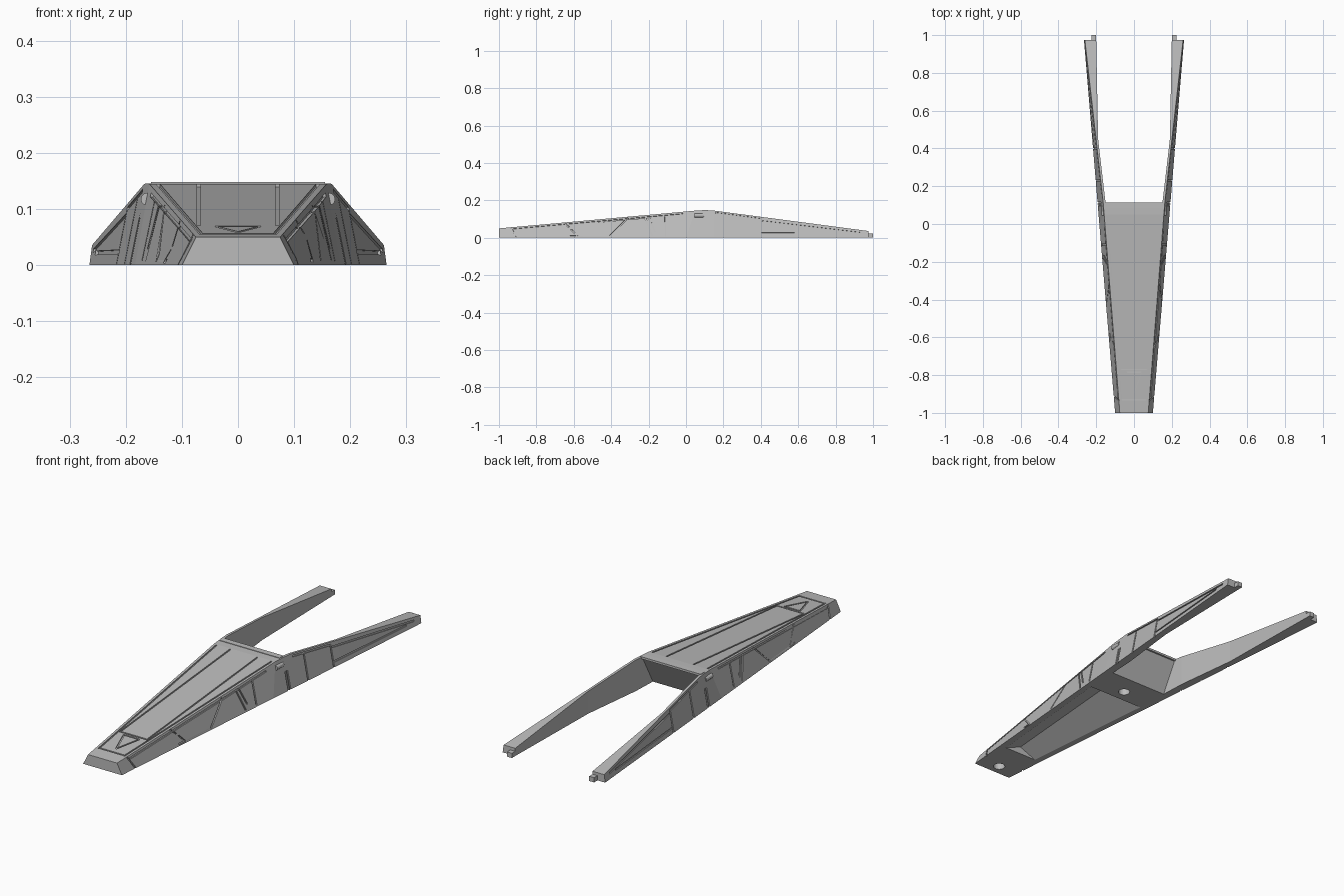
import bpy, bmesh
from math import pi
from mathutils import Vector, Matrix

if "Cube" in bpy.data.objects:
    bpy.data.objects.remove(bpy.data.objects["Cube"])

grey = bpy.data.materials.new("hull grey")
grey.use_nodes = True
COLOR = (0.5, 0.5, 0.5, 1)
grey.diffuse_color = COLOR
grey.node_tree.nodes["Principled BSDF"].inputs["Base Color"].default_value = COLOR


def finish(bm, name):
    bmesh.ops.recalc_face_normals(bm, faces=bm.faces)
    mesh = bpy.data.meshes.new(name)
    bm.to_mesh(mesh)
    bm.free()
    mesh.materials.append(grey)
    ob = bpy.data.objects.new(name, mesh)
    bpy.context.collection.objects.link(ob)
    return ob


def loft(bm, sections):
    """Skin a row of equal-length closed sections and cap both ends."""
    rings = [[bm.verts.new(p) for p in s] for s in sections]
    n = len(rings[0])
    for a, b in zip(rings, rings[1:]):
        for i in range(n):
            j = (i + 1) % n
            bm.faces.new((a[i], a[j], b[j], b[i]))
    bm.faces.new(rings[0])
    bm.faces.new(rings[-1][::-1])


# Outline along the length: y, half-width of top edge, height of top edge
KEYS = [(-1, .075, .05), (.05, .158, .145), (.11, .163, .146),
        (.15, .167, .145), (.975, .26, .036)]


def top_edge(y):
    for (y0, x0, z0), (y1, x1, z1) in zip(KEYS, KEYS[1:]):
        if y <= y1:
            t = (y - y0) / (y1 - y0)
            return x0 + (x1 - x0) * t, z0 + (z1 - z0) * t
    return KEYS[-1][1:]


def foot(y):
    return .1 + .0835 * (y + 1)


def on_side(y, z):
    x, top = top_edge(y)
    return Vector((foot(y) + (x - foot(y)) * z / top, y, z))


def on_deck(x, y):
    return Vector((x, y, top_edge(y)[1]))


def bar(bm, a, b, normal, width=.007, depth=.005):
    """Box lying along a-b, straddling the surface."""
    d = b - a
    side = normal.cross(d).normalized()
    up = d.normalized().cross(side)
    m = Matrix((d * 1.01, side * width, up * depth * 2)).transposed().to_4x4()
    m.translation = (a + b) / 2
    bmesh.ops.create_cube(bm, size=1, matrix=m)


def mirrored(v):
    return Vector((-v.x, v.y, v.z))


def cut(ob, bm):
    cutter = finish(bm, "cutter")
    cutter.hide_render = True
    mod = ob.modifiers.new("cut", 'BOOLEAN')
    mod.operation = 'DIFFERENCE'
    mod.solver = 'EXACT'
    mod.use_self = True
    mod.object = cutter
    bpy.context.view_layer.objects.active = ob
    bpy.ops.object.modifier_apply(modifier=mod.name)
    bpy.data.objects.remove(cutter)


def side_grooves(lines, signs):
    bm = bmesh.new()
    for y0, z0, y1, z1 in lines:
        a, b = on_side(y0, z0), on_side(y1, z1)
        y, z = (y0 + y1) / 2, (z0 + z1) / 2
        n = (on_side(y + .01, z) - on_side(y - .01, z)).cross(
            on_side(y, z + .005) - on_side(y, z - .005))
        for s in signs:
            if s > 0:
                bar(bm, a, b, n)
            else:
                bar(bm, mirrored(a), mirrored(b), mirrored(n))
    return bm


# Main wedge body with a leaning rear wall
bm = bmesh.new()
rows = []
for low, high in ((-1, -1), (0, .05), (.03, .11)):
    x, z = top_edge(high)
    f = foot(low)
    rows.append([(-f, low, 0), (f, low, 0), (x, high, z), (-x, high, z)])
loft(bm, rows)
body = finish(bm, "body")

# Underside hollow with a gabled ceiling
bm = bmesh.new()
loft(bm, [[(-w, y, -.01), (w, y, -.01), (w, y, 0), (0, y, h), (-w, y, 0)]
          for y, w, h in ((-.8, .085, .035), (-.13, .145, .09))])
cut(body, bm)

# Underside round sockets
bm = bmesh.new()
for y in (-.95, -.07):
    bmesh.ops.create_cone(bm, cap_ends=True, segments=24, radius1=.026,
                          radius2=.026, depth=.06,
                          matrix=Matrix.Translation((0, y, 0)))
cut(body, bm)

# Deck panel seams: outer frame, long centre panel, arrow mark
bm = bmesh.new()
UP = Vector((0, 0, 1))
for s in (1, -1):
    for x0, y0, x1, y1 in ((.142, .04, .066, -.93), (.07, .04, .07, -.77),
                           (.04, -.785, 0, -.9)):
        bar(bm, on_deck(s * x0, y0), on_deck(s * x1, y1), UP)
for x, y in ((.066, -.93), (.07, -.77), (.04, -.785)):
    bar(bm, on_deck(-x, y), on_deck(x, y), UP)
cut(body, bm)

# Side panel seams of the body
body_lines = [(-.91, 0, -.935, .054), (-.65, .08, -.58, .008),
              (-.58, .008, -.62, .008), (-.41, .008, -.31, .105),
              (-.22, .11, -.18, .008), (-.2, .11, -.165, .03),
              (-.11, .008, -.11, .115), (-.92, .045, -.02, .125)]
cut(body, side_grooves(body_lines, (1, -1)))

# Two rear prongs
arm_lines = [(.1, 0, .1, .085), (.112, 0, .112, .085), (.23, 0, .23, .12),
             (.4, 0, .4, .1), (.4, .024, .88, .022), (.41, .088, .93, .026),
             (.16, .132, .4, .1)]
for s, name in ((1, "left_prong"), (-1, "right_prong")):
    bm = bmesh.new()
    rows = []
    for low, high, inner in ((.03, .11, .15), (.15, .15, .155),
                             (.45, .45, .19), (.975, .975, .2)):
        x, z = top_edge(high)
        rows.append([(s * inner, low, 0), (s * foot(low), low, 0),
                     (s * x, high, z), (s * inner, high, z)])
    loft(bm, rows)
    prong = finish(bm, name)
    cut(prong, side_grooves(arm_lines, (s,)))

    # Small tab at the prong tip
    bm = bmesh.new()
    bmesh.ops.create_cube(bm, size=1, matrix=Matrix.Translation(
        (s * .2125, .98, .011)) @ Matrix.Diagonal((.025, .04, .022, 1)))
    finish(bm, name + "_tab")

    # Hinge knuckle where the prong meets the body
    bm = bmesh.new()
    p = on_side(.07, .118)
    bmesh.ops.create_cone(bm, cap_ends=True, segments=12, radius1=.011,
                          radius2=.011, depth=.05,
                          matrix=Matrix.Translation((s * (p.x - .003), p.y, p.z))
                          @ Matrix.Rotation(pi / 2, 4, 'X'))
    finish(bm, name + "_knuckle")

# Crossbar along the rear edge of the deck
bm = bmesh.new()
bmesh.ops.create_cube(bm, size=1, matrix=Matrix.Translation((0, .1, .143))
                      @ Matrix.Diagonal((.31, .028, .01, 1)))
finish(bm, "crossbar")
